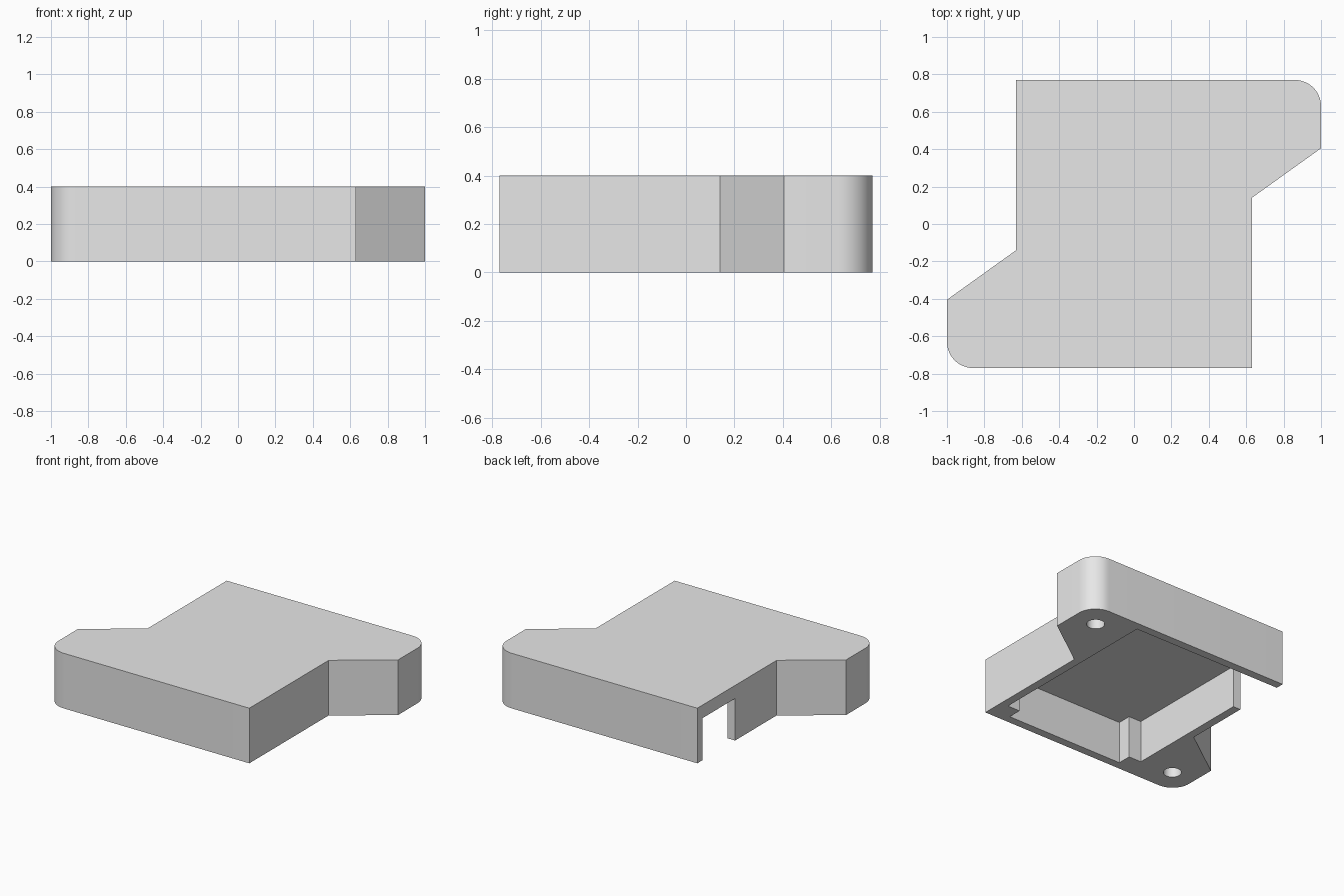
import bpy
import bmesh
from math import cos, sin, pi, radians

cube = bpy.data.objects.get("Cube")
if cube:
    bpy.data.objects.remove(cube, do_unlink=True)

# Main dimensions
HEIGHT = 0.4
ROOF = 0.305             # underside of the closed top
HX, HY = 0.63, 0.77      # half size of the box part
WALL = 0.06
POST = 0.1               # inner corner posts
CORNER = 0.14            # flange corner radius
OVER = 0.1               # cutter overshoot

grey = bpy.data.materials.new("light grey")
grey.use_nodes = True
grey.diffuse_color = (0.8, 0.8, 0.8, 1)
grey.node_tree.nodes["Principled BSDF"].inputs["Base Color"].default_value = (0.8, 0.8, 0.8, 1)


def prism(name, outline, z0, z1):
    """Extrude a counter-clockwise outline from z0 to z1."""
    bm = bmesh.new()
    face = bm.faces.new([bm.verts.new((x, y, z0)) for x, y in outline])
    top = bmesh.ops.extrude_face_region(bm, geom=[face], use_keep_orig=True)
    moved = [v for v in top["geom"] if isinstance(v, bmesh.types.BMVert)]
    bmesh.ops.translate(bm, verts=moved, vec=(0, 0, z1 - z0))
    bmesh.ops.recalc_face_normals(bm, faces=bm.faces)
    mesh = bpy.data.meshes.new(name)
    bm.to_mesh(mesh)
    bm.free()
    mesh.materials.append(grey)
    obj = bpy.data.objects.new(name, mesh)
    bpy.context.collection.objects.link(obj)
    return obj


def arc(cx, cy, r, start, end, steps):
    angles = [start + (end - start) * i / steps for i in range(steps + 1)]
    return [(cx + r * cos(a), cy + r * sin(a)) for a in angles]


# Housing outline: one half, repeated by a half turn
half = [(HX, -HY), (HX, 0.14), (1, 0.405)]
half += arc(1 - CORNER, HY - CORNER, CORNER, 0, pi / 2, 12)
housing = prism("housing", half + [(-x, -y) for x, y in half], 0, HEIGHT)

# Pocket underneath, with two corner posts and an open slot in one side wall
ix, iy = HX - WALL, HY - WALL
px, py = ix - POST, iy - POST
slot_y = 0.337
pocket = prism("pocket_cutter", [
    (ix, iy), (-HX - OVER, iy), (-HX - OVER, slot_y), (-ix, slot_y),
    (-ix, -py), (-px, -py), (-px, -iy), (px, -iy), (px, -py), (ix, -py),
], -OVER, ROOF)

# Blind screw holes in the two flanges
cutters = [pocket]
for side, label in ((1, "left"), (-1, "right")):
    ring = arc(0.82 * side, 0.585 * side, 0.06, 0, 2 * pi, 32)[:-1]
    cutters.append(prism(label + "_hole_cutter", ring, -OVER, ROOF))

bpy.ops.object.select_all(action="DESELECT")
housing.select_set(True)
bpy.context.view_layer.objects.active = housing
for cutter in cutters:
    cutter.hide_render = True
    mod = housing.modifiers.new(cutter.name, "BOOLEAN")
    mod.operation = "DIFFERENCE"
    mod.solver = "EXACT"
    mod.object = cutter
    bpy.ops.object.modifier_apply(modifier=mod.name)
    bpy.data.objects.remove(cutter, do_unlink=True)

bpy.ops.object.shade_smooth_by_angle(angle=radians(25))
